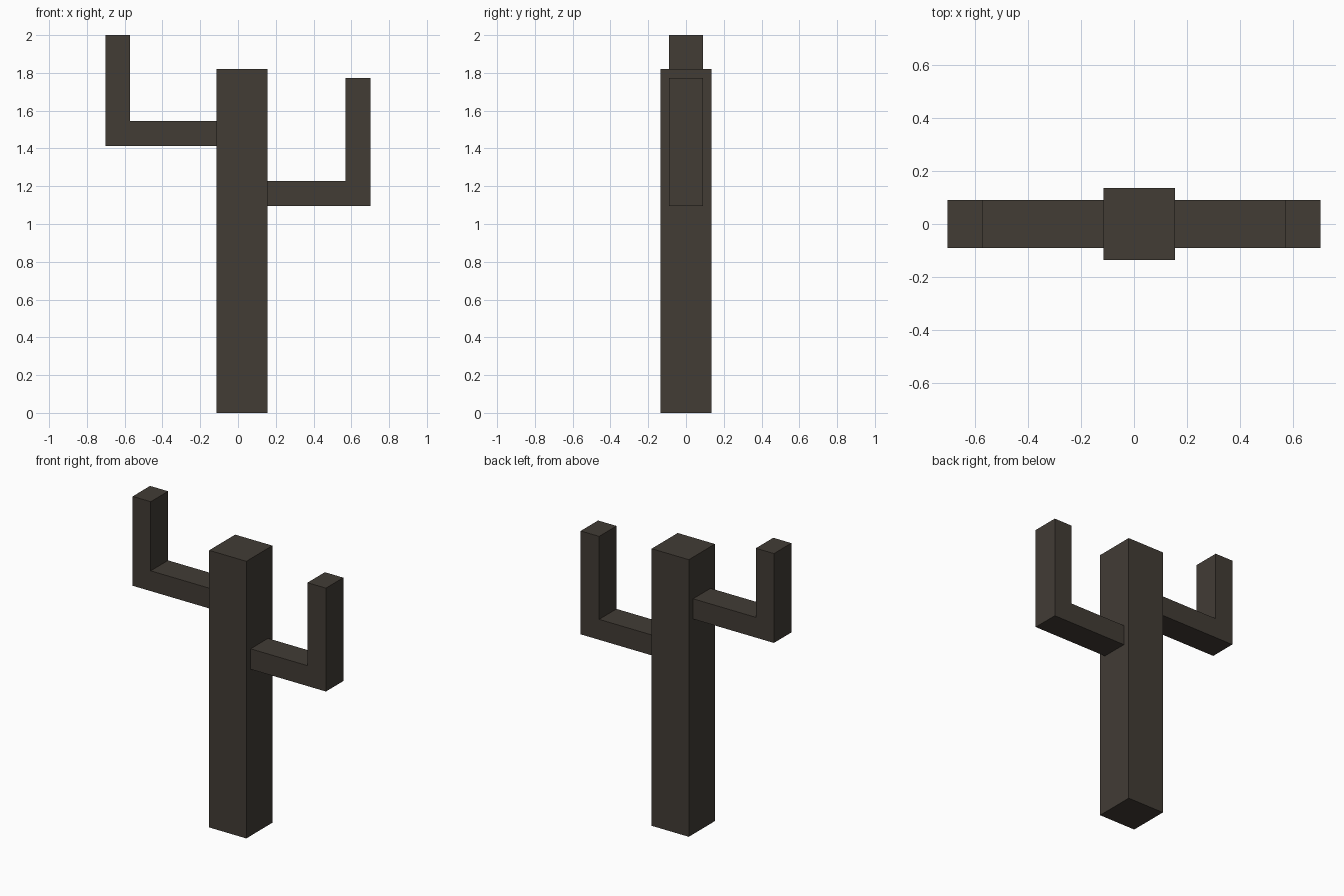
import bpy
import bmesh

cube = bpy.data.objects.get("Cube")
if cube:
    bpy.data.objects.remove(cube, do_unlink=True)

# Single dark bark colour
COLOUR = (0.054, 0.045, 0.036, 1.0)
bark = bpy.data.materials.new("dark_brown_bark")
bark.use_nodes = True
bark.diffuse_color = COLOUR
bsdf = bark.node_tree.nodes["Principled BSDF"]
bsdf.inputs["Base Color"].default_value = COLOUR
bsdf.inputs["Roughness"].default_value = 0.9


def extrude_profile(name, profile, half_depth):
    """Extrude an x-z outline symmetrically along y."""
    bm = bmesh.new()
    face = bm.faces.new([bm.verts.new((x, -half_depth, z)) for x, z in profile])
    result = bmesh.ops.extrude_face_region(bm, geom=[face])
    moved = [g for g in result["geom"] if isinstance(g, bmesh.types.BMVert)]
    bmesh.ops.translate(bm, verts=moved, vec=(0, 2 * half_depth, 0))
    bmesh.ops.recalc_face_normals(bm, faces=bm.faces)
    mesh = bpy.data.meshes.new(name)
    bm.to_mesh(mesh)
    bm.free()
    mesh.materials.append(bark)
    obj = bpy.data.objects.new(name, mesh)
    bpy.context.collection.objects.link(obj)
    return obj


def branch(name, root, inner, outer, bottom, shelf, top):
    """L-shaped limb: out from the trunk, then straight up."""
    extrude_profile(name, [(root, bottom), (outer, bottom), (outer, top),
                           (inner, top), (inner, shelf), (root, shelf)], 0.09)


# Trunk
LEFT, RIGHT = 0.155, -0.115
extrude_profile("trunk", [(RIGHT, 0), (LEFT, 0), (LEFT, 1.82), (RIGHT, 1.82)], 0.135)

# Branches: the right one sits higher
branch("right_branch", RIGHT, -0.571, -0.702, 1.413, 1.546, 2.0)
branch("left_branch", LEFT, 0.568, 0.702, 1.094, 1.228, 1.773)
